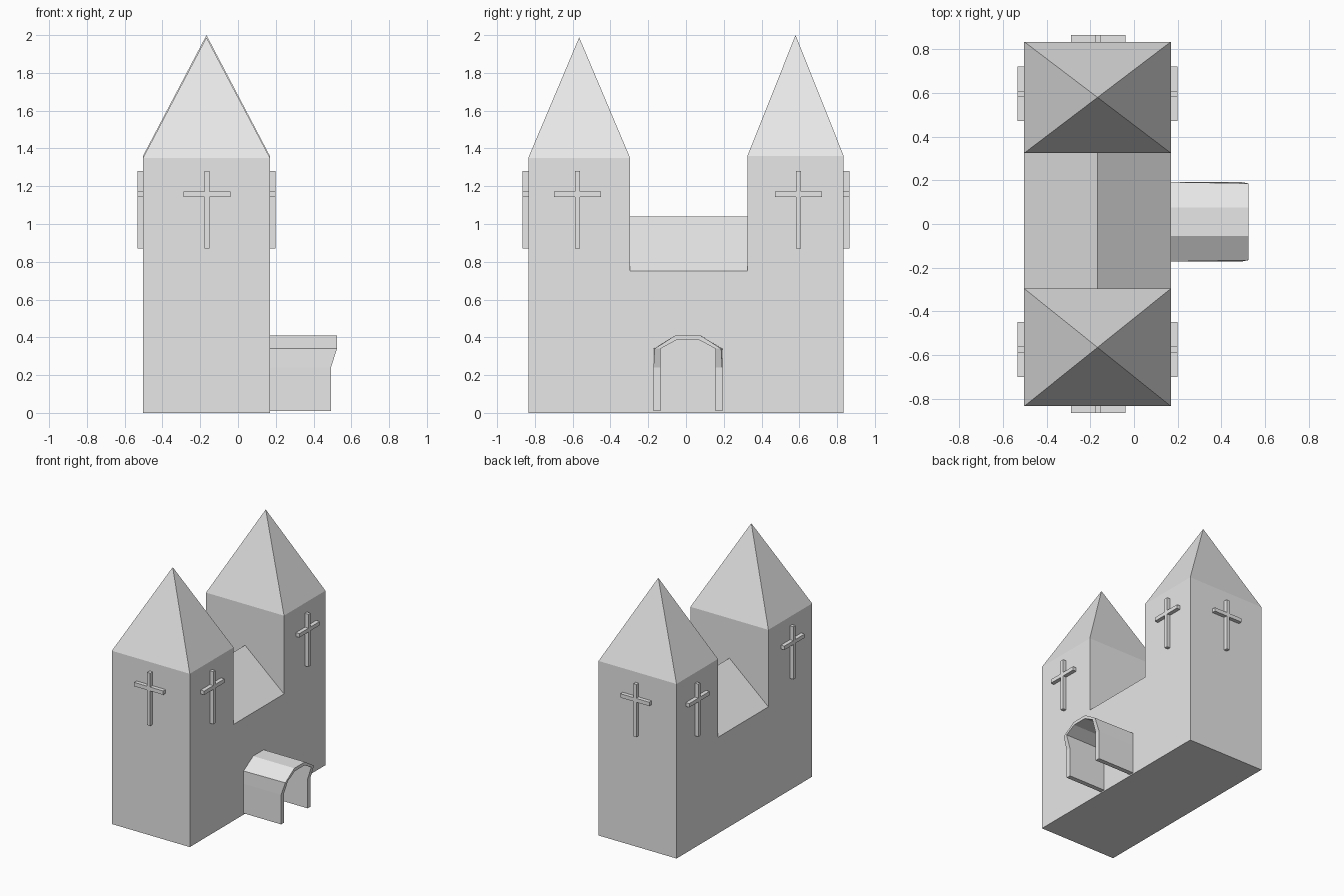
import bpy, bmesh
from mathutils import Vector, Matrix
from math import pi

cube = bpy.data.objects.get("Cube")
if cube:
    bpy.data.objects.remove(cube, do_unlink=True)

stone = bpy.data.materials.new("grey_stone")
stone.use_nodes = True
stone.diffuse_color = (0.8, 0.8, 0.8, 1)
stone.node_tree.nodes["Principled BSDF"].inputs["Base Color"].default_value = (0.8, 0.8, 0.8, 1)

X0, X1 = -0.503, 0.169          # side walls
MID = (X0 + X1) / 2
Y = (-0.835, -0.296, 0.325, 0.835)  # tower faces along the length
EAVE, RIDGE = 0.75, 1.04
TOWERS = [(Y[0], Y[1], 1.35, 1.988), (Y[2], Y[3], 1.36, 2.0)]


def finish(bm, name):
    bmesh.ops.recalc_face_normals(bm, faces=bm.faces)
    mesh = bpy.data.meshes.new(name)
    bm.to_mesh(mesh)
    bm.free()
    mesh.materials.append(stone)
    obj = bpy.data.objects.new(name, mesh)
    bpy.context.collection.objects.link(obj)
    return obj


def extruded(bm, points, offset):
    """Solid prism from a closed outline."""
    face = bm.faces.new([bm.verts.new(p) for p in points])
    new = bmesh.ops.extrude_face_region(bm, geom=[face], use_keep_orig=True)["geom"]
    moved = [g for g in new if isinstance(g, bmesh.types.BMVert)]
    bmesh.ops.translate(bm, verts=moved, vec=offset)


# Church body: stepped outline pushed across the width, spires and gable raised from its tops
bm = bmesh.new()
za, zb = TOWERS[0][2], TOWERS[1][2]
outline = [(Y[0], 0), (Y[0], za), (Y[1], za), (Y[1], EAVE),
           (Y[2], EAVE), (Y[2], zb), (Y[3], zb), (Y[3], 0)]
extruded(bm, [(X0, y, z) for y, z in outline], Vector((X1 - X0, 0, 0)))
bm.normal_update()
for y0, y1, top, tip in TOWERS:
    roof = [f for f in bm.faces if all(abs(v.co.z - top) < 1e-4 for v in f.verts)]
    peak = bmesh.ops.poke(bm, faces=roof)["verts"][0]
    peak.co = (MID, (y0 + y1) / 2, tip)
sill = [f for f in bm.faces if all(abs(v.co.z - EAVE) < 1e-4 for v in f.verts)]
across = [e for e in sill[0].edges if abs(e.verts[0].co.x - e.verts[1].co.x) > 0.1]
ridge = bmesh.ops.subdivide_edges(bm, edges=across, cuts=1)["geom_inner"]
ridge_verts = [g for g in ridge if isinstance(g, bmesh.types.BMVert)]
bmesh.ops.connect_verts(bm, verts=ridge_verts)
for v in ridge_verts:
    v.co.z = RIDGE
finish(bm, "church_body")


# Raised crosses on the outer tower walls
def cross(name, location, turn):
    w, arm, low, high, bottom, top = 0.013, 0.125, 1.142, 1.172, 0.87, 1.28
    half = [(w, bottom), (w, low), (arm, low), (arm, high), (w, high), (w, top)]
    shape = half + [(-x, z) for x, z in reversed(half)]
    bm = bmesh.new()
    extruded(bm, [(x, 0.005, z) for x, z in shape], Vector((0, -0.035, 0)))
    bm.transform(Matrix.Translation(location) @ Matrix.Rotation(turn, 4, "Z"))
    finish(bm, name)


cross("front_cross", (MID + 0.003, Y[0], 0), 0)
cross("back_cross", (MID + 0.003, Y[3], 0), pi)
for label, y in (("front", -0.575), ("back", 0.596)):
    cross(label + "_tower_left_cross", (X1, y, 0), pi / 2)
    cross(label + "_tower_right_cross", (X0, y, 0), -pi / 2)


# Porch: hollow arch with the upper part leaning forward
def arch(leg, crown, top, x, tip_leg, front):
    half = [(leg, 0.01, 0), (leg, 0.24, 0), (tip_leg, 0.34, front), (crown, top, front)]
    full = [(-y, z, f) for y, z, f in half] + [(y, z, f) for y, z, f in reversed(half)]
    return [(x + f, y + 0.01, z) for y, z, f in full]


bm = bmesh.new()
lean = 0.032
rings = [arch(0.182, 0.065, 0.411, X1, 0.182, 0),
         arch(0.182, 0.065, 0.411, 0.492, 0.176, lean),
         arch(0.145, 0.06, 0.386, 0.492, 0.145, lean),
         arch(0.145, 0.06, 0.386, X1, 0.145, 0)]
rows = [[bm.verts.new(p) for p in ring] for ring in rings]
for a, b in zip(rows, rows[1:] + rows[:1]):
    for i in range(len(a) - 1):
        bm.faces.new((a[i], a[i + 1], b[i + 1], b[i]))
for end in (0, -1):
    bm.faces.new([row[end] for row in rows])
finish(bm, "porch_arch")
